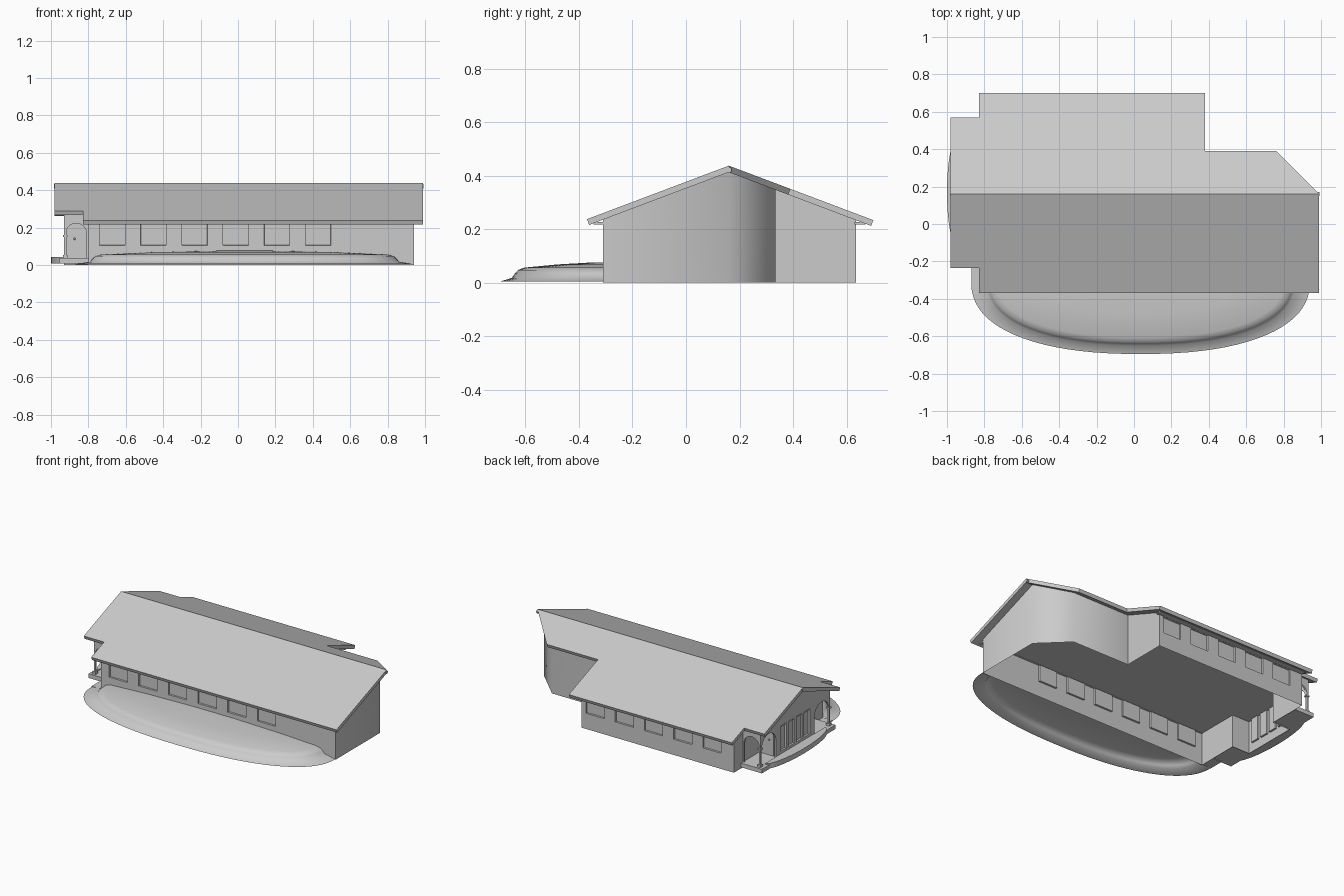
import bpy, bmesh, math
from mathutils import Vector

cube = bpy.data.objects.get("Cube")
if cube:
    bpy.data.objects.remove(cube)

grey = bpy.data.materials.new("plain grey")
grey.use_nodes = True
COLOUR = (0.6, 0.6, 0.6, 1)
grey.diffuse_color = COLOUR
grey.node_tree.nodes["Principled BSDF"].inputs["Base Color"].default_value = COLOUR

RIDGE_Y, RIDGE_Z, SLOPE, THICK = 0.16, 0.437, 0.377, 0.023


def roof_z(y):
    return RIDGE_Z - abs(y - RIDGE_Y) * SLOPE


def under_roof(y):
    return roof_z(y) - THICK * .8


def finish(name, bm, smooth=0):
    bmesh.ops.recalc_face_normals(bm, faces=bm.faces)
    mesh = bpy.data.meshes.new(name)
    bm.to_mesh(mesh)
    bm.free()
    mesh.materials.append(grey)
    obj = bpy.data.objects.new(name, mesh)
    bpy.context.collection.objects.link(obj)
    if smooth:
        bpy.ops.object.select_all(action="DESELECT")
        bpy.context.view_layer.objects.active = obj
        obj.select_set(True)
        bpy.ops.object.shade_smooth_by_angle(angle=math.radians(smooth))
    return obj


def prism(name, points, depth):
    """Outline of 3D points extruded along a vector."""
    bm = bmesh.new()
    face = bm.faces.new([bm.verts.new(p) for p in points])
    out = bmesh.ops.extrude_face_region(bm, geom=[face], use_keep_orig=True)
    moved = [g for g in out["geom"] if isinstance(g, bmesh.types.BMVert)]
    bmesh.ops.translate(bm, verts=moved, vec=Vector(depth))
    return finish(name, bm)


def box(name, x, y, z):
    return prism(name, [(x[0], y[0], z[0]), (x[1], y[0], z[0]),
                        (x[1], y[1], z[0]), (x[0], y[1], z[0])], (0, 0, z[1] - z[0]))


# Roof slopes, cut to their plan outlines, with eaves square to the slope
front_plan = [(-.98, .16), (-.98, -.235), (-.83, -.235), (-.83, -.37), (.99, -.37), (.99, .16)]
back_plan = [(-.98, .16), (.99, .16), (.76, .39), (.38, .39), (.38, .70),
             (-.83, .70), (-.83, .57), (-.98, .57)]
for name, plan, side in (("front_roof", front_plan, 1), ("back_roof", back_plan, -1)):
    inward = Vector((0, side * SLOPE, -1)).normalized() * THICK
    prism(name, [(x, y, roof_z(y)) for x, y in plan], inward)

# Ridge pole, showing only at the gable ends
bm = bmesh.new()
bmesh.ops.create_cone(bm, cap_ends=True, segments=10, radius1=.011, radius2=.011, depth=1.975)
for v in bm.verts:
    v.co = (v.co.z + .005, v.co.x + RIDGE_Y, v.co.y + RIDGE_Z - .016)
finish("ridge_pole", bm, 35)

# Outer walls, open below, reaching up to the roof underside
BAY, WALL = -.93, -.80
plan = [(WALL, -.31), (.94, -.31), (.94, .16), (.76, .335), (.33, .335), (.33, .635),
        (WALL, .635), (WALL, .36), (BAY, .36), (BAY, .16), (BAY, -.02), (WALL, -.02)]
bm = bmesh.new()
low = [bm.verts.new((x, y, 0)) for x, y in plan]
high = [bm.verts.new((x, y, under_roof(y))) for x, y in plan]
for i in range(len(plan)):
    j = (i + 1) % len(plan)
    bm.faces.new((low[i], low[j], high[j], high[i]))


def recess_windows(axis, wall_at, centres, half, sill, head):
    """Cut the wall lying at wall_at on the other axis and sink its window faces."""
    other = 1 - axis

    def wall_faces():
        return [f for f in bm.faces if all(abs(v.co[other] - wall_at) < .001 for v in f.verts)]

    cuts = [(axis, c + s * half) for c in centres for s in (-1, 1)] + [(2, sill), (2, head)]
    for cut_axis, value in cuts:
        faces = wall_faces()
        edges = {e for f in faces for e in f.edges}
        verts = {v for f in faces for v in f.verts}
        point, normal = Vector(), Vector()
        point[cut_axis] = value
        normal[cut_axis] = 1
        bmesh.ops.bisect_plane(bm, geom=faces + list(edges) + list(verts),
                               plane_co=point, plane_no=normal)
    bm.normal_update()
    panes = []
    for f in wall_faces():
        c = f.calc_center_median()
        if sill < c.z < head and any(abs(c[axis] - w) < half for w in centres):
            panes.append(f)
    bmesh.ops.inset_individual(bm, faces=panes, thickness=.001, depth=-.012)


recess_windows(0, -.31, [-.672 + .22 * i for i in range(6)], .068, .105, .217)
recess_windows(0, .635, [.23 - .217 * i for i in range(5)], .068, .105, .217)
recess_windows(1, BAY, [.045 + .083 * i for i in range(4)], .03, .06, .23)
finish("outer_walls", bm, 50)

# Flat ceiling, with narrow soffits along the long walls
prism("ceiling", [(x, y, .222) for x, y in plan], (0, 0, .004))
box("front_soffit", (WALL, .94), (-.345, -.305), (.218, .226))
box("back_soffit", (WALL, .35), (.63, .67), (.218, .226))


# Arched porch panels
def arch(name, place, start, end, spring, margin, top, depth):
    mid, half = (start + end) / 2, abs(end - start) / 2 - margin
    sign = 1 if end > start else -1
    curve = [(mid - sign * half * math.cos(math.pi * i / 12),
              spring + half * math.sin(math.pi * i / 12)) for i in range(13)]
    outline = [(start, .03), (mid - sign * half, .03)] + curve
    outline += [(mid + sign * half, .03), (end, .03), (end, top(end)), (start, top(start))]
    prism(name, [place(a, z) for a, z in outline], depth)


for name, outer, inner in (("front", -.20, -.02), ("back", .54, .36)):
    side = 1 if inner > outer else -1
    arch(f"{name}_porch_end_arch", lambda a, z: (BAY, a, z), outer, inner, .15, .014,
         under_roof, (.012, 0, 0))
    arch(f"{name}_porch_side_arch", lambda a, z: (a, outer, z), BAY, WALL, .167, .009,
         lambda a: under_roof(outer), (0, side * .012, 0))
    box(f"{name}_porch_floor", (-.955, WALL), sorted((outer - side * .02, inner)), (.008, .036))
    # Column base and cap at the outer corner
    for part, z in (("base", (.036, .052)), ("cap", (.15, .16))):
        box(f"{name}_column_{part}", (BAY - .006, BAY + .018),
            sorted((outer - side * .006, outer + side * .018)), z)
    # Door on the bay side, with its knob
    face = inner - side * .006
    box(f"{name}_porch_door", (BAY + .025, WALL - .02), sorted((face, inner)), (.036, .2))
    bm = bmesh.new()
    bmesh.ops.create_uvsphere(bm, u_segments=10, v_segments=6, radius=.006)
    bmesh.ops.translate(bm, verts=bm.verts, vec=(-.875, face - side * .004, .14))
    finish(f"{name}_door_knob", bm, 35)

# Long curved step below the end windows
turns = [math.pi * i / 24 for i in range(25)]
prism("curved_end_step", [(BAY - .07 * math.sin(t), .17 + .32 * math.cos(t), .008) for t in turns],
      (0, 0, .034))

# Rounded forecourt: a shallow border ramp around a low domed bed
rings = [(.905, .385, .004), (.825, .34, .018), (.812, .33, .034), (.797, .318, .047),
         (.765, .295, .056), (.5, .17, .068), (.15, .03, .076)]
bm = bmesh.new()
loops = []
for a, b, z in rings:
    loop = []
    for i in range(41):
        t = math.pi * i / 40
        c, s = math.cos(t), math.sin(t)
        x = math.copysign(abs(c) ** .87, c) * a
        loop.append(bm.verts.new((x + .035, -.31 - b * max(s, 0) ** .87, z)))
    loops.append(loop)
for lower, upper in zip(loops, loops[1:]):
    for i in range(40):
        bm.faces.new((lower[i], lower[i + 1], upper[i + 1], upper[i]))
bm.faces.new(loops[-1])
finish("rounded_forecourt", bm, 50)
box("forecourt_tail", (-.87, WALL), (-.31, -.21), (.003, .01))
